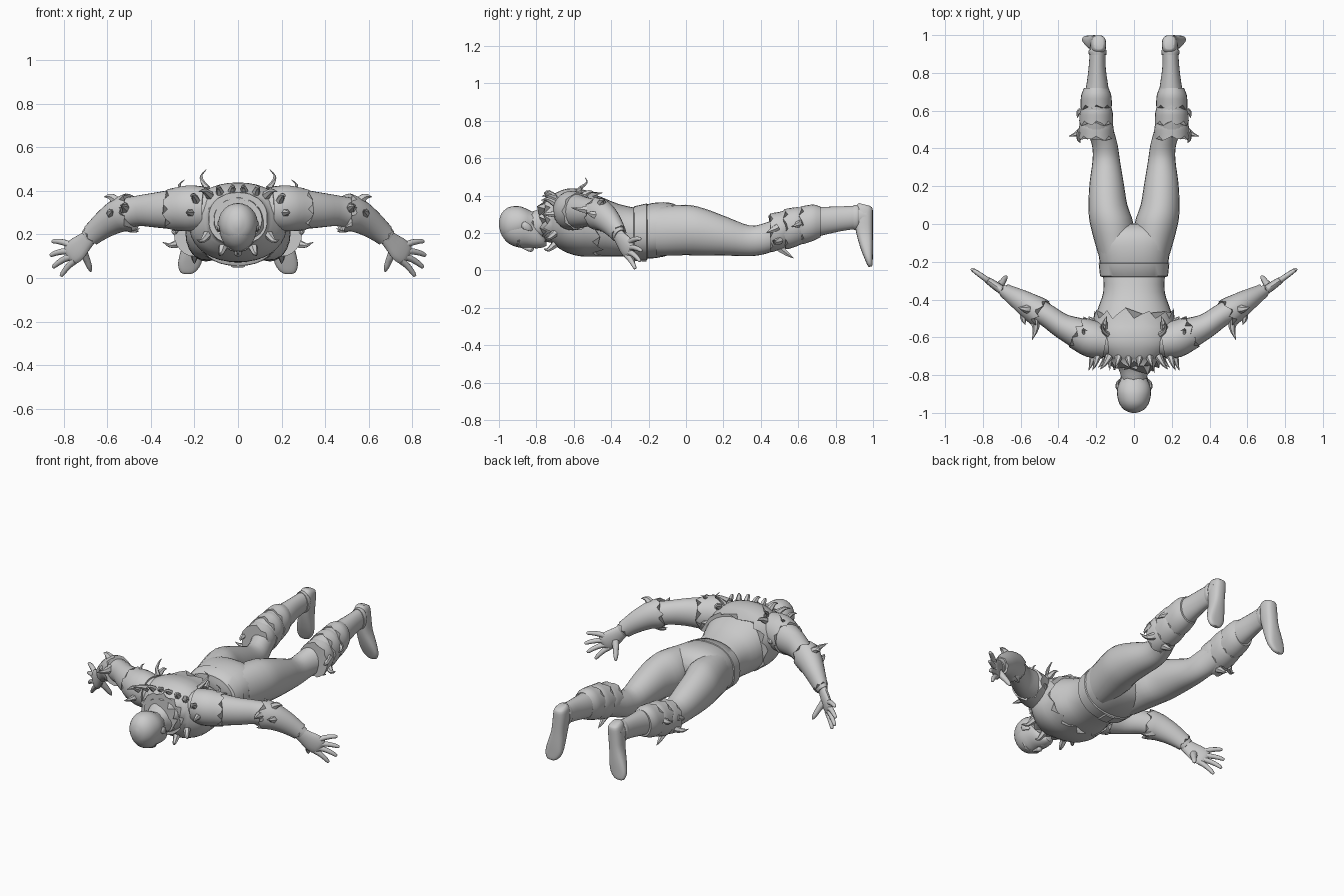
import bpy, bmesh, math, random
from mathutils import Vector

random.seed(4)
grey = bpy.data.materials.new("plain grey")
grey.diffuse_color = (0.6, 0.6, 0.6, 1)


def spline(rows, steps):
    """Catmull-Rom smoothing of section rows."""
    out = []
    for i in range(len(rows) - 1):
        p = [Vector(rows[max(0, min(len(rows) - 1, i + k))]) for k in (-1, 0, 1, 2)]
        for s in range(steps):
            t = s / steps
            out.append(0.5 * (2 * p[1] + (p[2] - p[0]) * t
                       + (2 * p[0] - 5 * p[1] + 4 * p[2] - p[3]) * t * t
                       + (3 * p[1] - p[0] - 3 * p[2] + p[3]) * t ** 3))
    return out + [Vector(rows[-1])]


def loft(bm, rows, n=20, steps=3, jag=(0, 0), power=1.0, square=False):
    """Skin oval sections (x, y, z, half width, half height) along their path."""
    secs = spline(rows, steps)
    rings = []
    for i, s in enumerate(secs):
        c = Vector(s[:3])
        d = (Vector(secs[min(i + 1, len(secs) - 1)][:3]) - Vector(secs[max(i - 1, 0)][:3])).normalized()
        if square:
            d = Vector((0, 1 if d.y > 0 else -1, 0))
        u = Vector((1, 0, 0)) if abs(d.z) > 0.8 else d.cross(Vector((0, 0, 1))).normalized()
        v = u.cross(d).normalized()
        ring = []
        for k in range(n):
            a = 2 * math.pi * k / n
            ca, sa = math.cos(a), math.sin(a)
            p = c + u * s[3] * math.copysign(abs(ca) ** power, ca) + v * s[4] * math.copysign(abs(sa) ** power, sa)
            # torn edge at either end
            if i == 0 and jag[0]:
                p -= d * jag[0] * ((k % 3) / 2 * random.uniform(0.6, 1.3))
            if i == len(secs) - 1 and jag[1]:
                p += d * jag[1] * ((k % 3) / 2 * random.uniform(0.6, 1.3))
            ring.append(bm.verts.new(p))
        rings.append(ring)
    for r, q in zip(rings, rings[1:]):
        for k in range(n):
            bm.faces.new((r[k], r[(k + 1) % n], q[(k + 1) % n], q[k]))
    bm.faces.new(rings[0][::-1])
    bm.faces.new(rings[-1])


def spike(bm, pts, r):
    m = len(pts) - 1
    loft(bm, [(*p, r * (1 - i / m) + 0.001, r * (1 - i / m) + 0.001) for i, p in enumerate(pts)], 6, 3)


def finish(name, bm, mirror=False):
    bmesh.ops.recalc_face_normals(bm, faces=bm.faces)
    me = bpy.data.meshes.new(name)
    bm.to_mesh(me)
    bm.free()
    ob = bpy.data.objects.new(name, me)
    bpy.context.collection.objects.link(ob)
    me.materials.append(grey)
    if mirror:
        ob.modifiers.new("mirror", 'MIRROR').use_mirror_merge = False
    bpy.ops.object.select_all(action='DESELECT')
    ob.select_set(True)
    bpy.context.view_layer.objects.active = ob
    bpy.ops.object.shade_smooth_by_angle(angle=math.radians(40))
    return ob


def part(name, *lofts, mirror=False, **kw):
    bm = bmesh.new()
    for rows in lofts:
        loft(bm, rows, **kw)
    return finish(name, bm, mirror)


# Trunk and hips
part("torso", [(0, -.25, .20, .165, .13), (0, -.36, .215, .163, .14), (0, -.46, .235, .195, .16),
               (0, -.56, .255, .215, .172), (0, -.64, .265, .205, .16), (0, -.70, .27, .15, .125),
               (0, -.76, .255, .085, .085), (0, -.85, .24, .06, .065)], n=32, power=.9, square=True)
part("hips", [(0, -.27, .20, .172, .135), (0, -.18, .212, .185, .148), (0, -.09, .222, .195, .14),
              (0, -.03, .225, .17, .11), (0, .0, .225, .12, .06)], n=32, power=.85, square=True)
part("belt", [(0, -.28, .20, .172, .137), (0, -.275, .20, .18, .143), (0, -.21, .207, .187, .151),
              (0, -.205, .207, .180, .145)], n=32, steps=1, power=.88, square=True)
# Buckle on the belly
part("buckle", [(0, -.275, .062, .035, .012), (0, -.21, .06, .035, .012)], n=8, power=.5, square=True)

# Torn vest over the shoulders
part("vest", [(0, -.50, .245, .212, .172), (0, -.57, .256, .226, .18), (0, -.64, .266, .216, .17),
              (0, -.70, .272, .165, .14), (0, -.725, .272, .135, .12)],
     n=36, jag=(.05, .045), power=.9, square=True)
part("collar", [(0, -.68, .275, .15, .13), (0, -.73, .27, .125, .11), (0, -.745, .268, .11, .10)],
     n=30, jag=(.02, .04), square=True)

# Head, face down
part("head", [(0, -.998, .245, .012, .015), (0, -.985, .242, .045, .055), (0, -.95, .235, .073, .09),
              (0, -.90, .23, .085, .106), (0, -.85, .222, .08, .10), (0, -.80, .195, .068, .077),
              (0, -.765, .165, .048, .042), (0, -.745, .148, .02, .016)], n=28, square=True)
bm = bmesh.new()
loft(bm, [(0, -.885, .13, .008, .008), (0, -.85, .12, .011, .014), (0, -.828, .113, .018, .015),
          (0, -.82, .122, .012, .008)], 10)
finish("nose", bm)
part("mouth", [(-.028, -.797, .134, .007, .006), (0, -.797, .124, .009, .008), (.028, -.797, .134, .007, .006)], n=10)
part("brow", [(.062, -.893, .165, .008, .008), (.035, -.895, .135, .009, .008), (.008, -.885, .128, .007, .006)],
     n=8, mirror=True)
part("ear", [(.078, -.875, .235, .008, .012), (.088, -.865, .24, .01, .022), (.086, -.84, .228, .008, .018),
             (.076, -.825, .215, .005, .007)], n=10, mirror=True)
# Hair cap with a fringe
part("hair", [(0, -1, .25, .012, .015), (0, -.985, .247, .05, .059), (0, -.95, .247, .078, .09),
              (0, -.90, .252, .09, .092), (0, -.86, .255, .086, .078), (0, -.825, .255, .07, .06)],
     n=24, jag=(0, .012), square=True)

# Legs and trousers
part("leg", [(.095, -.16, .21, .095, .13), (.118, 0, .216, .115, .135), (.138, .10, .205, .103, .125),
             (.145, .22, .182, .09, .103), (.147, .34, .158, .072, .082), (.155, .42, .17, .068, .083),
             (.18, .50, .20, .072, .085), (.195, .58, .23, .07, .085)], n=24, mirror=True, square=True)
part("boot_shaft", [(.20, .49, .208, .083, .102), (.20, .56, .232, .084, .098), (.20, .63, .25, .076, .088),
                    (.195, .72, .262, .06, .077), (.195, .82, .275, .046, .067),
                    (.193, .90, .283, .042, .062), (.19, .965, .29, .04, .056)], n=24, mirror=True, square=True)
# Layered boot cuffs
for i, (y, z, a, b) in enumerate([(.465, .203, .094, .104), (.545, .222, .09, .109), (.63, .243, .083, .102)]):
    part("boot_cuff_%d" % (i + 1), [(.2, y, z, a, b), (.2, y + .05, z + .012, a - .003, b - .005),
                                    (.2, y + .09, z + .016, a - .018, b - .02)],
         n=24, jag=(.022, 0), mirror=True, square=True)
# Ankle strap
part("ankle_strap", [(.193, .895, .283, .046, .066), (.193, .915, .284, .048, .067), (.192, .925, .285, .044, .063)],
     n=20, mirror=True, square=True)
# Foot hanging down from the heel, sole facing back
part("foot", [(.187, .955, .352, .024, .03), (.187, .952, .335, .037, .046), (.19, .949, .28, .042, .05),
              (.198, .955, .20, .042, .044), (.212, .967, .12, .052, .033), (.222, .977, .065, .053, .022),
              (.23, .984, .03, .036, .014), (.232, .986, .02, .018, .008)], n=20, power=.75, mirror=True)
bm = bmesh.new()
for p in ([(.27, .50, .16), (.31, .475, .15), (.345, .465, .165)], [(.28, .49, .23), (.292, .45, .21), (.285, .43, .20)],
          [(.2, .50, .12), (.2, .545, .085), (.2, .575, .065)], [(.27, .60, .25), (.295, .59, .24), (.298, .56, .235)]):
    spike(bm, p, .022)
finish("boot_tatters", bm, True)

# Arms
part("arm", [(.11, -.63, .315, .075, .085), (.21, -.61, .32, .09, .098), (.29, -.58, .315, .083, .092),
             (.38, -.54, .312, .066, .08), (.46, -.485, .308, .06, .07), (.54, -.44, .29, .062, .068),
             (.63, -.385, .235, .046, .052), (.69, -.355, .185, .028, .04)], n=24, mirror=True)
# Short torn sleeve
part("sleeve", [(.15, -.625, .32, .088, .098), (.22, -.61, .32, .098, .106), (.285, -.582, .316, .09, .098)],
     n=27, jag=(0, .035), mirror=True)
# Forearm guard, flared at the elbow
part("forearm_guard", [(.505, -.465, .300, .078, .088), (.55, -.437, .285, .07, .078),
                       (.61, -.398, .248, .056, .064), (.67, -.362, .20, .04, .05)],
     n=24, jag=(.03, .012), mirror=True)
bm = bmesh.new()
for p in ([(.53, -.48, .32), (.52, -.55, .325), (.54, -.615, .335)], [(.57, -.46, .29), (.585, -.50, .30), (.575, -.535, .31)],
          [(.54, -.45, .33), (.58, -.45, .372), (.615, -.44, .372)], [(.52, -.44, .25), (.48, -.45, .222), (.455, -.46, .215)]):
    spike(bm, p, .034)
finish("forearm_spikes", bm, True)

# Hand with spread fingers, in an upright plane
def in_hand(x, z, a, b):
    return (x, -.245 + .7 * (x - .85), z, a, b)


bm = bmesh.new()
loft(bm, [in_hand(.67, .20, .024, .036), in_hand(.705, .165, .023, .045), in_hand(.74, .132, .022, .056),
          in_hand(.768, .108, .018, .052), in_hand(.78, .098, .008, .035)], 16)
for x0, z0, x1, z1 in [(.76, .147, .853, .168), (.765, .122, .862, .103), (.765, .098, .85, .048), (.748, .08, .813, .008)]:
    loft(bm, [in_hand(x0 + (x1 - x0) * t, z0 + (z1 - z0) * t + .008 * math.sin(t * 3.1), r, r)
              for t, r in ((0, .016), (.35, .0145), (.7, .0125), (.95, .009), (1, .003))], 10)
loft(bm, [(.715, -.33, .125, .022, .022), (.695, -.305, .085, .017, .017), (.682, -.285, .05, .013, .013),
          (.676, -.275, .03, .004, .004)], 10)
finish("hand", bm, True)

# Curled hooks and torn points around the shoulders and neck
bm = bmesh.new()
for x, y, z, s in [(.15, -.585, .41, 1), (.25, -.60, .385, .75)]:
    spike(bm, [(x - .01, y, z), (x + .012, y + .02 * s, z + .03 * s), (x + .018, y + .055 * s, z + .06 * s),
               (x - .005, y + .045 * s, z + .088 * s)], .014)
for x, y, z, dx, dy, dz in [(.19, -.69, .35, .03, -.085, .03), (.215, -.69, .30, .025, -.085, .0),
                            (.13, -.70, .38, .05, -.07, .02), (.08, -.70, .385, .02, -.06, .03),
                            (.16, -.55, .40, -.015, .06, .02), (.22, -.52, .30, .02, .03, .0),
                            (.14, -.70, .20, .05, -.06, -.03), (.07, -.70, .14, .02, -.06, -.03),
                            (.03, -.70, .39, -.01, -.06, .03)]:
    spike(bm, [(x, y, z), (x + dx * .5, y + dy * .6, z + dz), (x + dx, y + dy, z + dz * .8)], .02)
finish("vest_tatters", bm, True)
